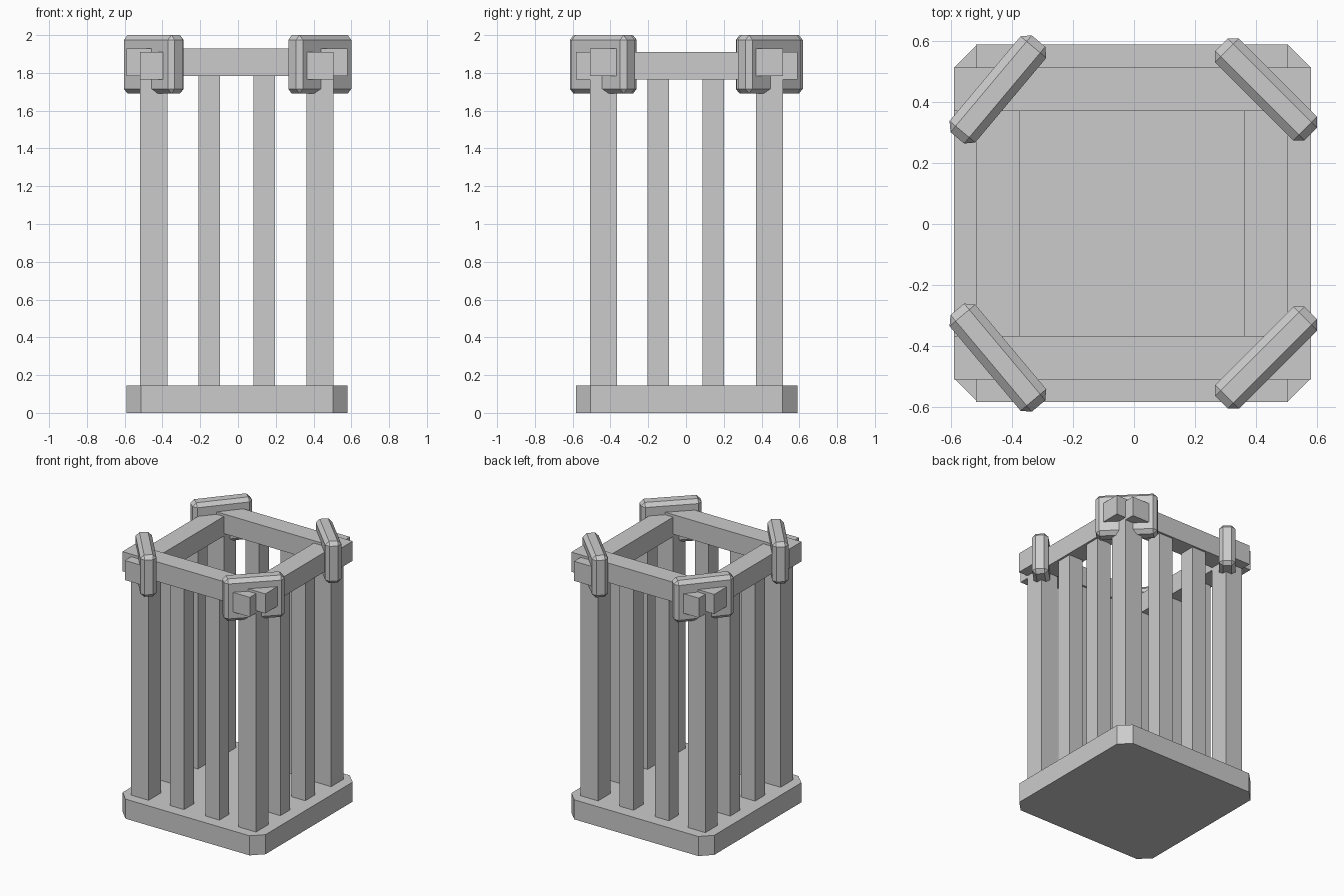
import bpy, bmesh
from math import radians
from mathutils import Matrix

if "Cube" in bpy.data.objects:
    bpy.data.objects.remove(bpy.data.objects["Cube"])


def box(name, center, size, angle=0, bevel=0, upright_only=False):
    """Box, optionally turned about z and chamfered (all edges or upright ones)."""
    bm = bmesh.new()
    bmesh.ops.create_cube(bm, size=1)
    bmesh.ops.scale(bm, vec=size, verts=bm.verts)
    if bevel:
        edges = [e for e in bm.edges if not upright_only
                 or abs(e.verts[0].co.z - e.verts[1].co.z) > 1e-4]
        bmesh.ops.bevel(bm, geom=edges, offset=bevel, segments=1,
                        affect='EDGES', profile=0.5)
    bmesh.ops.rotate(bm, verts=bm.verts, cent=(0, 0, 0),
                     matrix=Matrix.Rotation(radians(angle), 3, 'Z'))
    me = bpy.data.meshes.new(name)
    bm.to_mesh(me)
    bm.free()
    ob = bpy.data.objects.new(name, me)
    ob.location = center
    bpy.context.collection.objects.link(ob)
    return ob


BASE_TOP = 0.145
XS = (-0.446, 0.433)      # left and right post lines
YS = (-0.438, 0.441)      # front and back post lines
W = 0.143                 # post and rail thickness
X_RAIL, Y_RAIL = (1.783, 1.928), (1.765, 1.91)   # rail bottom and top


def post(name, x, y, width, top):
    box(name, (x, y, (BASE_TOP + top) / 2), (width, width, top - BASE_TOP))


# Base slab with cut corners
box("base", (-0.005, 0.003, BASE_TOP / 2), (1.17, 1.172, BASE_TOP),
    bevel=0.077, upright_only=True)

# Corner posts
for i, x in enumerate(XS):
    for j, y in enumerate(YS):
        post(f"corner_post_{i}{j}", x, y, W, X_RAIL[0])

# Slimmer bars between the corners, two per side
for i, m in enumerate((-0.152, 0.138)):
    for j, y in enumerate(YS):
        post(f"front_back_bar_{i}{j}", m, y, 0.114, X_RAIL[0])
    for j, x in enumerate(XS):
        post(f"side_bar_{i}{j}", x, m + 0.006, 0.114, Y_RAIL[0])

# Crossing top rails
for j, y in enumerate(YS):
    box(f"front_back_rail_{j}", (-0.005, y, sum(X_RAIL) / 2), (1.17, W, 0.145))
for i, x in enumerate(XS):
    box(f"side_rail_{i}", (x, 0.003, sum(Y_RAIL) / 2), (W, 1.172, 0.145))

# Chamfered lashing blocks set diagonally over the corner joints
for i, (x, angle) in enumerate(zip(XS, (50, 45))):
    for j, y in enumerate(YS):
        turn = angle if (x < 0) == (y > 0) else -angle
        if x > 0:
            turn = -angle if y > 0 else angle
        box(f"corner_binding_{i}{j}", (x, y, 1.845), (0.414, 0.11, 0.31),
            angle=turn, bevel=0.026)
